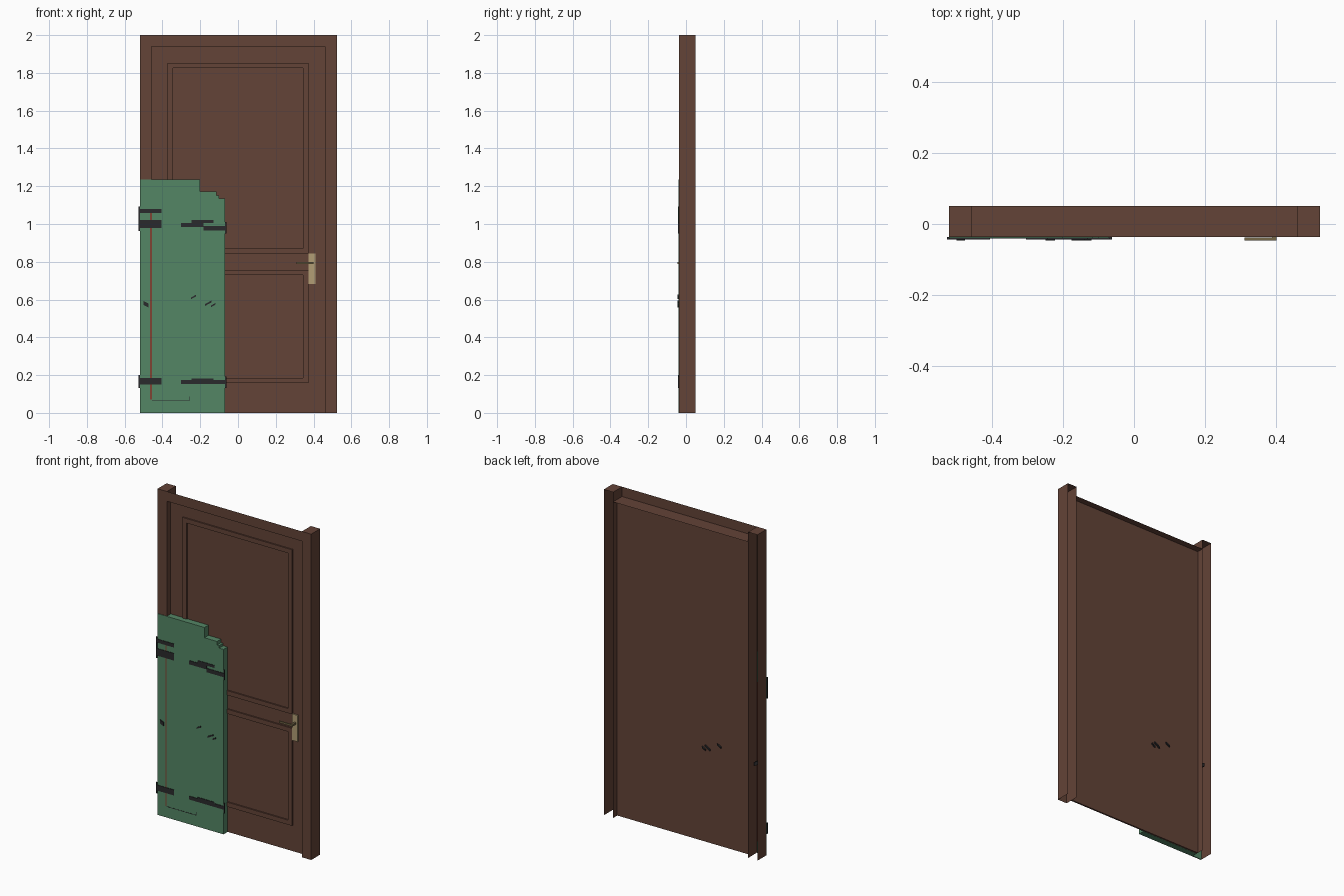
import bpy, bmesh

if "Cube" in bpy.data.objects:
    bpy.data.objects.remove(bpy.data.objects["Cube"])


def mat(name, rgb):
    m = bpy.data.materials.new(name)
    lin = [(c / 255 / 12.92) if c < 11 else ((c / 255 + 0.055) / 1.055) ** 2.4 for c in rgb]
    m.diffuse_color = (*lin, 1)
    m.use_nodes = True
    m.node_tree.nodes["Principled BSDF"].inputs["Base Color"].default_value = m.diffuse_color
    return m


BROWN = mat("brown wood", (99, 67, 55))
GREEN = mat("green paint", (84, 134, 101))
BLACK = mat("black iron", (42, 42, 44))
BRASS = mat("pale brass", (178, 158, 117))
DARK_BRASS = mat("dark brass", (118, 104, 72))
RUST = mat("rust red", (128, 66, 50))


def finish(name, bm, material):
    mesh = bpy.data.meshes.new(name)
    bm.to_mesh(mesh)
    bm.free()
    mesh.materials.append(material)
    ob = bpy.data.objects.new(name, mesh)
    bpy.context.collection.objects.link(ob)
    return ob


def add_box(bm, x0, x1, y0, y1, z0, z1):
    """Box between two corners; returns its faces."""
    vs = bmesh.ops.create_cube(bm, size=1)["verts"]
    for v in vs:
        v.co = (x1 if v.co.x > 0 else x0, y1 if v.co.y > 0 else y0, z1 if v.co.z > 0 else z0)
    return list({f for v in vs for f in v.link_faces})


def boxes(name, material, *dims):
    bm = bmesh.new()
    for d in dims:
        add_box(bm, *d)
    return finish(name, bm, material)


def open_box(name, material, dims, is_open):
    """Box with the faces removed whose normal satisfies is_open."""
    bm = bmesh.new()
    faces = add_box(bm, *dims)
    bm.normal_update()
    bmesh.ops.delete(bm, geom=[f for f in faces if is_open(f.normal)], context="FACES")
    return finish(name, bm, material)


FRONT, BACK = -0.037, 0.05
LEAF, LEAF_BACK = 0.0, 0.01

# Hollow frame: posts open at the back and below, lintel open at the back and above
for side, x0, x1 in (("left", -0.52, -0.457), ("right", 0.46, 0.523)):
    open_box(side + "_post", BROWN, (x0, x1, FRONT, BACK, 0, 2),
             lambda n: n.y > 0.5 or n.z < -0.5)
open_box("lintel", BROWN, (-0.457, 0.46, FRONT, BACK, 1.94, 2),
         lambda n: n.y > 0.5 or n.z > 0.5 or abs(n.x) > 0.5)

# Door leaf with raised moulding rings round two panels
boxes("door_leaf", BROWN, (-0.457, 0.46, LEAF, LEAF_BACK, 0, 1.94))
for name, z0, z1 in (("upper_moulding", 0.843, 1.853), ("lower_moulding", 0.158, 0.757)):
    x, w, y = 0.372, 0.028, LEAF - 0.008
    boxes(name, BROWN,
          (-x, -x + w, y, LEAF, z0, z1), (x - w, x, y, LEAF, z0, z1),
          (-x + w, x - w, y, LEAF, z0, z0 + w), (-x + w, x - w, y, LEAF, z1 - w, z1))

# Brass handle
boxes("handle_plate", BRASS, (0.372, 0.41, -0.007, LEAF, 0.683, 0.845))
boxes("handle_lever", DARK_BRASS, (0.31, 0.4, -0.046, -0.038, 0.789, 0.8),
      (0.388, 0.4, -0.038, LEAF, 0.789, 0.8))

# Green half shutter: stepped main board and a thin strip over the post
outline = [(-0.456, 0), (-0.07, 0), (-0.07, 1.135), (-0.1, 1.135), (-0.1, 1.15),
           (-0.115, 1.15), (-0.115, 1.172), (-0.2, 1.172), (-0.2, 1.235), (-0.456, 1.235)]
bm = bmesh.new()
face = bm.faces.new([bm.verts.new((x, -0.04, z)) for x, z in outline])
out = bmesh.ops.extrude_face_region(bm, geom=[face])["geom"]
bmesh.ops.translate(bm, vec=(0, 0.039, 0), verts=[g for g in out if isinstance(g, bmesh.types.BMVert)])
bmesh.ops.recalc_face_normals(bm, faces=bm.faces)
finish("shutter_board", bm, GREEN)
boxes("shutter_strip", GREEN, (-0.52, -0.465, -0.04, -0.034, 0, 1.235),
      (-0.465, -0.456, -0.04, -0.034, 0, 0.07), (-0.465, -0.456, -0.04, -0.034, 1.05, 1.235))
boxes("shutter_rod", RUST, (-0.465, -0.456, -0.041, -0.036, 0.07, 1.06))

# Iron strap hinges
F, B = -0.043, -0.039
boxes("upper_left_hinge", BLACK, (-0.522, -0.405, F, B, 1.058, 1.08),
      (-0.522, -0.405, F, B, 0.978, 1.022), (-0.526, -0.519, F, -0.036, 0.963, 1.093))
boxes("upper_right_hinge", BLACK, (-0.303, -0.183, F, B, 0.983, 1.006),
      (-0.245, -0.13, F, B, 1.006, 1.022), (-0.183, -0.066, F, B, 0.966, 0.99),
      (-0.07, -0.062, F, -0.036, 0.95, 1.01))
boxes("lower_left_hinge", BLACK, (-0.522, -0.405, F, B, 0.15, 0.184),
      (-0.526, -0.519, F, -0.036, 0.132, 0.2))
boxes("lower_right_hinge", BLACK, (-0.303, -0.066, F, B, 0.153, 0.174),
      (-0.245, -0.13, F, B, 0.174, 0.182), (-0.07, -0.062, F, -0.036, 0.132, 0.192))

# Thin iron hook wire
boxes("hook_wire", BLACK, (-0.456, -0.253, -0.041, B, 0.066, 0.069),
      (-0.256, -0.253, -0.041, B, 0.069, 0.088))

# Slanted iron pins through the shutter and leaf
for i, (x, z, w, h, rise) in enumerate(((-0.487, 0.575, 0.024, 0.022, -0.012), (-0.235, 0.614, 0.026, 0.009, 0.014),
                                        (-0.157, 0.581, 0.036, 0.01, 0.02), (-0.131, 0.571, 0.022, 0.009, 0.013))):
    bm = bmesh.new()
    add_box(bm, x - w / 2, x + w / 2, -0.046, 0.018, z - h / 2, z + h / 2)
    for v in bm.verts:
        v.co.z += (v.co.x - x) / w * rise
    finish(f"iron_pin_{i + 1}", bm, BLACK)
